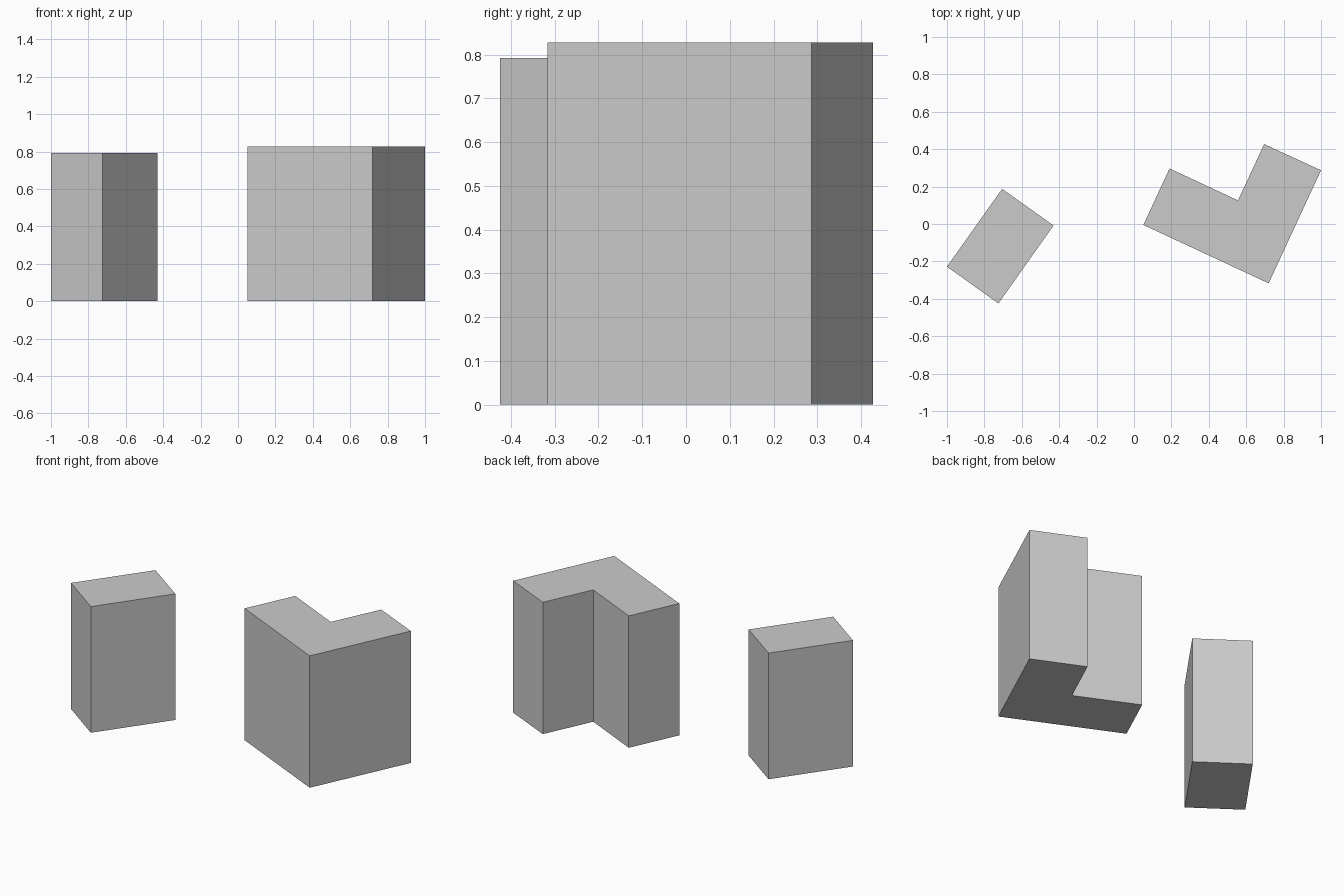
import bpy
import bmesh

cube = bpy.data.objects.get("Cube")
if cube:
    bpy.data.objects.remove(cube, do_unlink=True)

# Single plain grey for both buildings
grey = bpy.data.materials.new("light_grey")
grey.use_nodes = True
colour = (0.6, 0.6, 0.6, 1)
grey.diffuse_color = colour
grey.node_tree.nodes["Principled BSDF"].inputs["Base Color"].default_value = colour


def extruded_block(name, footprint, height):
    """Raise a counter-clockwise ground outline into a closed block."""
    bm = bmesh.new()
    base = bm.faces.new([bm.verts.new((x, y, 0)) for x, y in footprint])
    raised = bmesh.ops.extrude_face_region(bm, geom=[base], use_keep_orig=True)
    top = [v for v in raised["geom"] if isinstance(v, bmesh.types.BMVert)]
    bmesh.ops.translate(bm, verts=top, vec=(0, 0, height))
    bmesh.ops.recalc_face_normals(bm, faces=bm.faces)
    mesh = bpy.data.meshes.new(name)
    bm.to_mesh(mesh)
    bm.free()
    mesh.materials.append(grey)
    obj = bpy.data.objects.new(name, mesh)
    bpy.context.collection.objects.link(obj)
    return obj


# Rectangular building on the right
extruded_block("rectangular_building",
               [(-1, -0.228), (-0.725, -0.425), (-0.43, -0.008), (-0.705, 0.188)],
               0.792)

# L-shaped building on the left, notch facing the back
extruded_block("l_shaped_building",
               [(0.05, -0.005), (0.72, -0.317), (1, 0.287),
                (0.696, 0.427), (0.556, 0.126), (0.19, 0.297)],
               0.828)
